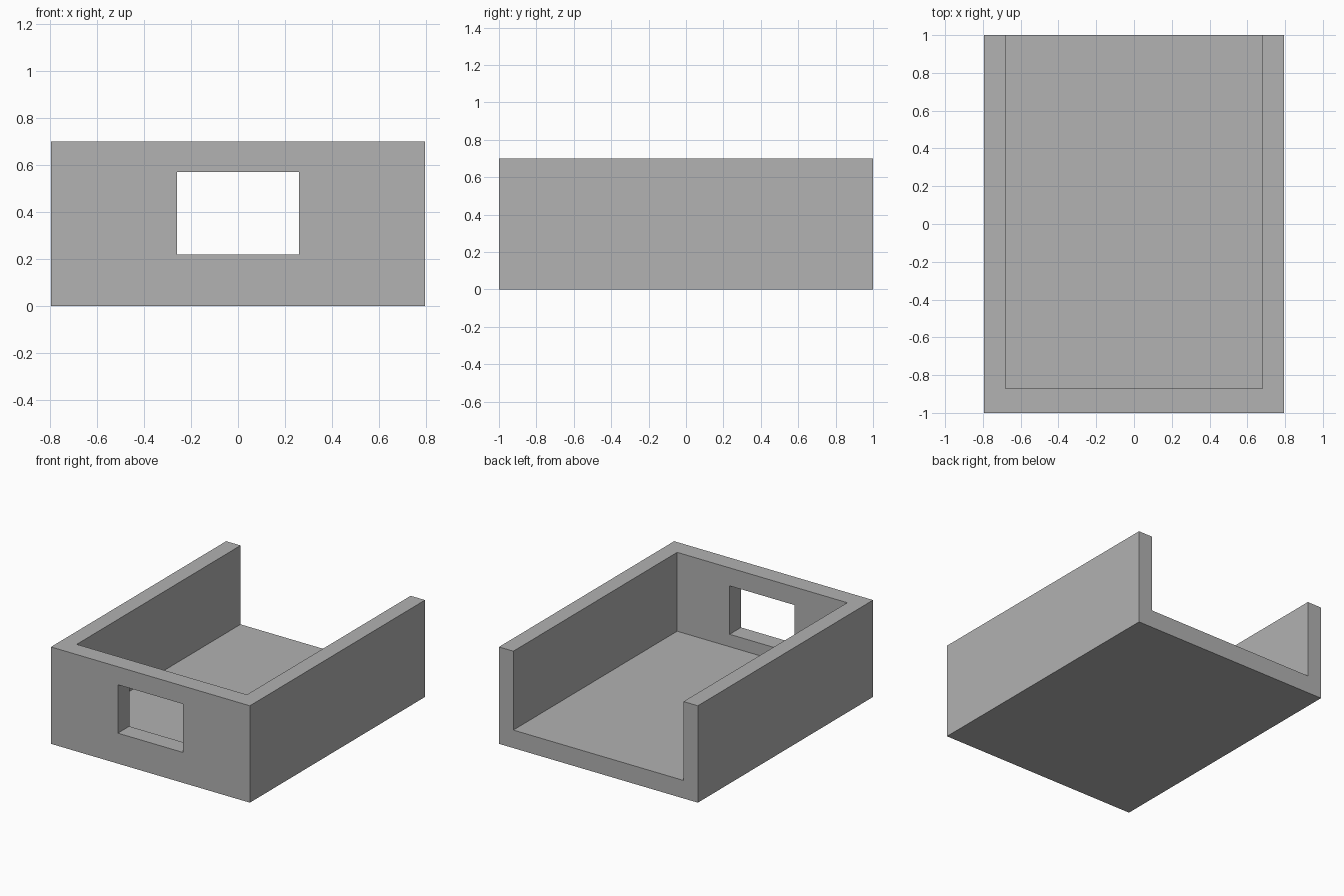
import bpy
from mathutils import Vector

default_cube = bpy.data.objects.get("Cube")
if default_cube:
    bpy.data.objects.remove(default_cube, do_unlink=True)

WIDTH, LENGTH, HEIGHT = 1.59, 2.0, 0.70
SIDE, FRONT, FLOOR = 0.115, 0.13, 0.13
MARGIN = 0.2  # how far cutters reach past open sides

grey = bpy.data.materials.new("plain grey")
grey.use_nodes = True
colour = (0.445, 0.445, 0.445, 1)
grey.diffuse_color = colour
grey.node_tree.nodes["Principled BSDF"].inputs["Base Color"].default_value = colour


def box(name, low, high):
    """Axis-aligned box between two corners."""
    low, high = Vector(low), Vector(high)
    bpy.ops.mesh.primitive_cube_add(size=1, location=(low + high) / 2)
    obj = bpy.context.object
    obj.name = name
    obj.scale = high - low
    bpy.ops.object.transform_apply(location=True, rotation=False, scale=True)
    obj.data.materials.append(grey)
    return obj


def cut(target, cutter):
    """Subtract the cutter for good and remove it."""
    cutter.hide_render = True
    mod = target.modifiers.new(cutter.name, "BOOLEAN")
    mod.operation = "DIFFERENCE"
    mod.solver = "EXACT"
    mod.object = cutter
    bpy.context.view_layer.objects.active = target
    bpy.ops.object.modifier_apply(modifier=mod.name)
    bpy.data.objects.remove(cutter, do_unlink=True)


x, y = WIDTH / 2, LENGTH / 2

# Solid tray block
tray = box("open_tray", (-x, -y, 0), (x, y, HEIGHT))

# Hollow, open at the top and the back
cut(tray, box("cavity_cutter", (-x + SIDE, -y + FRONT, FLOOR),
              (x - SIDE, y + MARGIN, HEIGHT + MARGIN)))

# Rectangular window through the front wall
cut(tray, box("window_cutter", (-0.26, -y - MARGIN, 0.22),
              (0.26, -y + FRONT + MARGIN, 0.57)))
